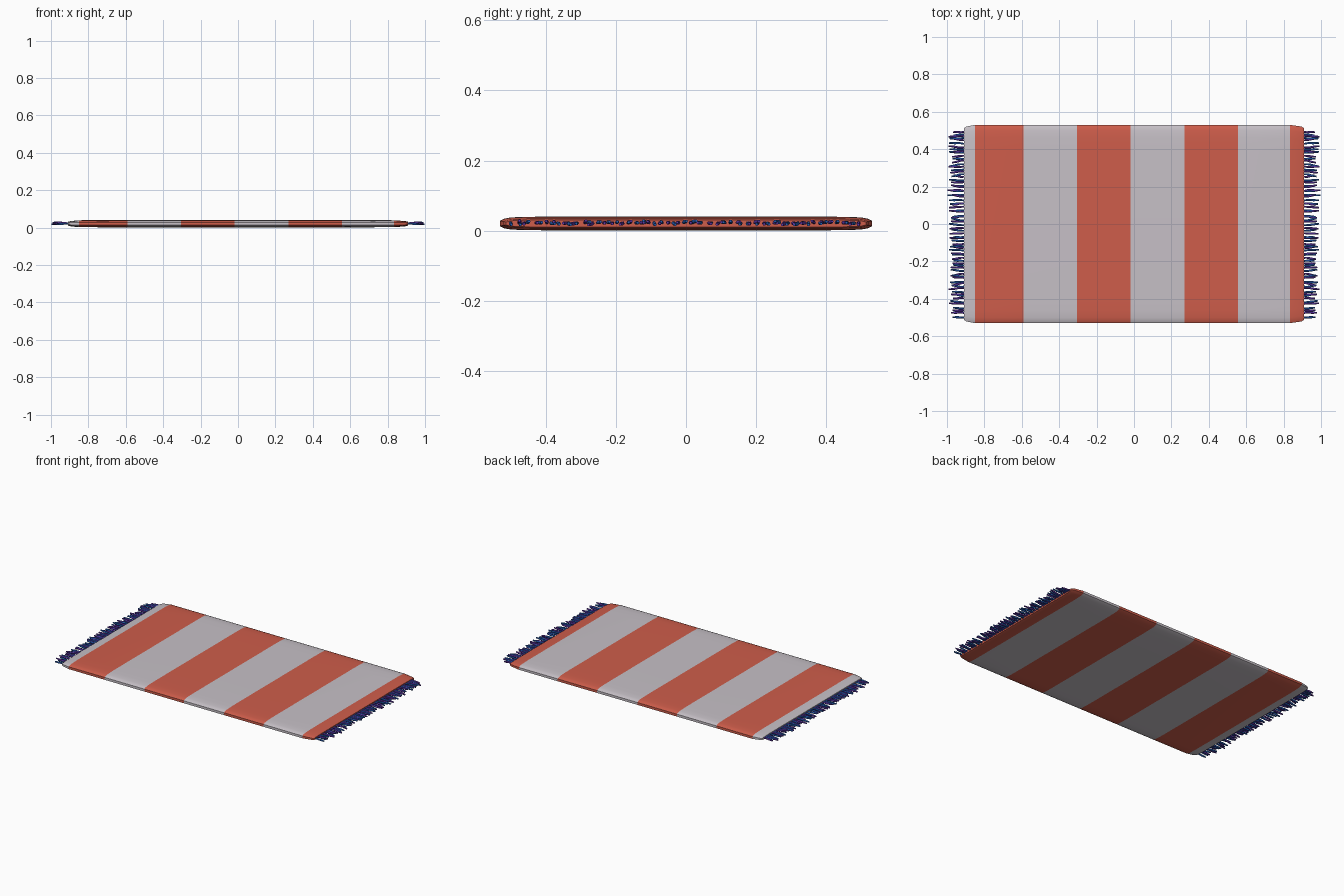
import bpy, bmesh, math, random

if "Cube" in bpy.data.objects:
    bpy.data.objects.remove(bpy.data.objects["Cube"])

random.seed(7)
ZC = 0.021  # mid height of the rug


def material(name, color):
    m = bpy.data.materials.new(name)
    m.diffuse_color = (*color, 1)
    m.use_nodes = True
    m.node_tree.nodes["Principled BSDF"].inputs["Base Color"].default_value = m.diffuse_color
    return m


red = material("red_weave", (0.62, 0.11, 0.07))
pale = material("pale_weave", (0.57, 0.53, 0.57))
blue = material("blue_thread", (0.02, 0.12, 0.5))
purple = material("purple_thread", (0.12, 0.04, 0.42))

# Rug body: flattened padded section lofted along x, one material per stripe
# station: x, half width, half height
stations = [(-0.91, 0.513, 0.010), (-0.895, 0.521, 0.014), (-0.85, 0.53, 0.0185)]
stations += [(x, 0.53, 0.0195) for x in (-0.59, -0.305, -0.02, 0.27, 0.555)]
stations += [(0.835, 0.53, 0.0185), (0.895, 0.521, 0.014), (0.91, 0.513, 0.010)]
stripe = [1, 1, 0, 1, 0, 1, 0, 1, 0, 0]  # 0 red, 1 pale

# upper half of the section: y inset from the edge, share of half height
upper = [(0.0, 0.4), (0.012, 0.7), (0.03, 0.88), (0.07, 0.97), (0.14, 1.0)]

bm = bmesh.new()
rings = []
for x, w, h in stations:
    right = [(w - i, k * h) for i, k in upper]
    top = right + [(-y, z) for y, z in reversed(right)]
    section = top + [(y, -z) for y, z in reversed(top)]
    rings.append([bm.verts.new((x, y, ZC + z)) for y, z in section])
n = len(rings[0])
for a, b, s in zip(rings, rings[1:], stripe):
    for i in range(n):
        j = (i + 1) % n
        bm.faces.new((a[i], a[j], b[j], b[i])).material_index = s
bm.faces.new(rings[0]).material_index = 1
bm.faces.new(rings[-1]).material_index = 0
bmesh.ops.recalc_face_normals(bm, faces=bm.faces)
mesh = bpy.data.meshes.new("rug_body")
bm.to_mesh(mesh)
bm.free()
mesh.materials.append(red)
mesh.materials.append(pale)
rug = bpy.data.objects.new("rug_body", mesh)
bpy.context.collection.objects.link(rug)
bpy.context.view_layer.objects.active = rug
rug.select_set(True)
bpy.ops.object.shade_smooth_by_angle(angle=math.radians(40))


# Fringe: wavy threads, one curve object per colour, same on both ends
def fringe(name, mat, offset, count=37):
    cu = bpy.data.curves.new(name, "CURVE")
    cu.dimensions = "3D"
    cu.bevel_depth = 0.0058
    cu.bevel_resolution = 1
    cu.resolution_u = 3
    cu.use_fill_caps = True
    cu.materials.append(mat)
    for k in range(count):
        y0 = -0.505 + 1.01 * (k + offset) / count + random.uniform(-0.006, 0.006)
        end = 0.996 if k == count * 2 // 3 else random.uniform(0.965, 0.993)
        drift = random.uniform(-0.009, 0.009)
        lift = random.uniform(-0.006, 0.006)
        wave = random.uniform(-0.004, 0.004)
        for side in (-1, 1):
            sp = cu.splines.new("BEZIER")
            sp.bezier_points.add(3)
            for i, p in enumerate(sp.bezier_points):
                t = i / 3
                p.co = (side * (0.9 + (end - 0.9) * t),
                        y0 + drift * t + wave * math.sin(t * 5),
                        ZC + 0.002 + lift * t)
                p.radius = (0.75, 0.9, 1.0, 0.7)[i]
                p.handle_left_type = p.handle_right_type = "AUTO"
    ob = bpy.data.objects.new(name, cu)
    bpy.context.collection.objects.link(ob)


fringe("blue_fringe", blue, 0.25)
fringe("purple_fringe", purple, 0.75)
